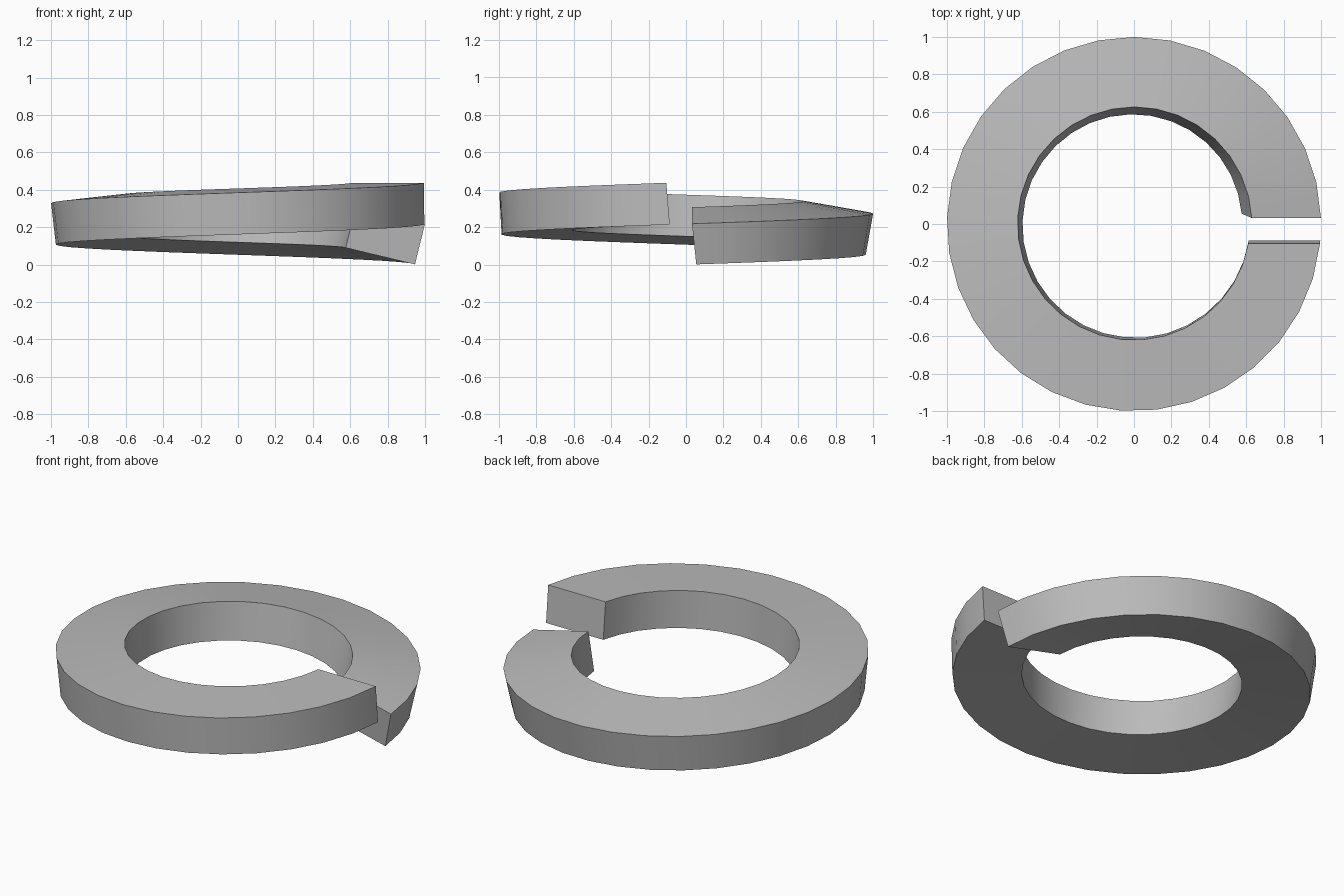
import bpy, bmesh, math
from mathutils import Vector

cube = bpy.data.objects.get("Cube")
if cube:
    bpy.data.objects.remove(cube)

STEPS = 32            # segments around the turn
WIDTH, HEIGHT = 0.38, 0.223
START_TILT = math.radians(13.5)


def lerp(a, b, u):
    return a + (b - a) * u


def section(u):
    """Four corners of the bar at fraction u of the turn, tilt easing to flat."""
    angle = 2 * math.pi * u
    radial = Vector((math.cos(angle), math.sin(angle), 0))
    tangent = Vector((-math.sin(angle), math.cos(angle), 0))
    tilt = lerp(START_TILT, 0, u)
    across = Vector((-math.cos(tilt), math.sin(tilt))) * WIDTH
    down = Vector((-math.sin(tilt), -math.cos(tilt))) * HEIGHT
    outer_top = Vector((1.0, lerp(0.218, 0.437, u)))
    top_shift, low_shift = lerp(0.032, -0.105, u), lerp(0.055, -0.087, u)
    corners = ((outer_top, top_shift), (outer_top + across, top_shift),
               (outer_top + across + down, low_shift), (outer_top + down, low_shift))
    points = []
    for (r, z), shift in corners:
        points.append(radial * math.sqrt(r * r - shift * shift)
                      + tangent * shift + Vector((0, 0, z)))
    return points


# Split ring: rectangular bar swept along one rising turn, capped at both ends
bm = bmesh.new()
rings = [[bm.verts.new(p) for p in section(i / STEPS)] for i in range(STEPS + 1)]
for a, b in zip(rings, rings[1:]):
    for k in range(4):
        n = (k + 1) % 4
        bm.faces.new((a[k], a[n], b[n], b[k]))
bm.faces.new(rings[0])
bm.faces.new(rings[-1])
bmesh.ops.recalc_face_normals(bm, faces=bm.faces)
mesh = bpy.data.meshes.new("split_lock_washer")
bm.to_mesh(mesh)
bm.free()
washer = bpy.data.objects.new("split_lock_washer", mesh)
bpy.context.collection.objects.link(washer)

# Plain grey metal
grey = bpy.data.materials.new("grey_metal")
grey.use_nodes = True
colour = (0.5, 0.5, 0.5, 1)
grey.diffuse_color = colour
grey.node_tree.nodes["Principled BSDF"].inputs["Base Color"].default_value = colour
mesh.materials.append(grey)

# Smooth walls, crisp corners
bpy.ops.object.select_all(action="DESELECT")
washer.select_set(True)
bpy.context.view_layer.objects.active = washer
bpy.ops.object.shade_smooth_by_angle(angle=math.radians(30))
